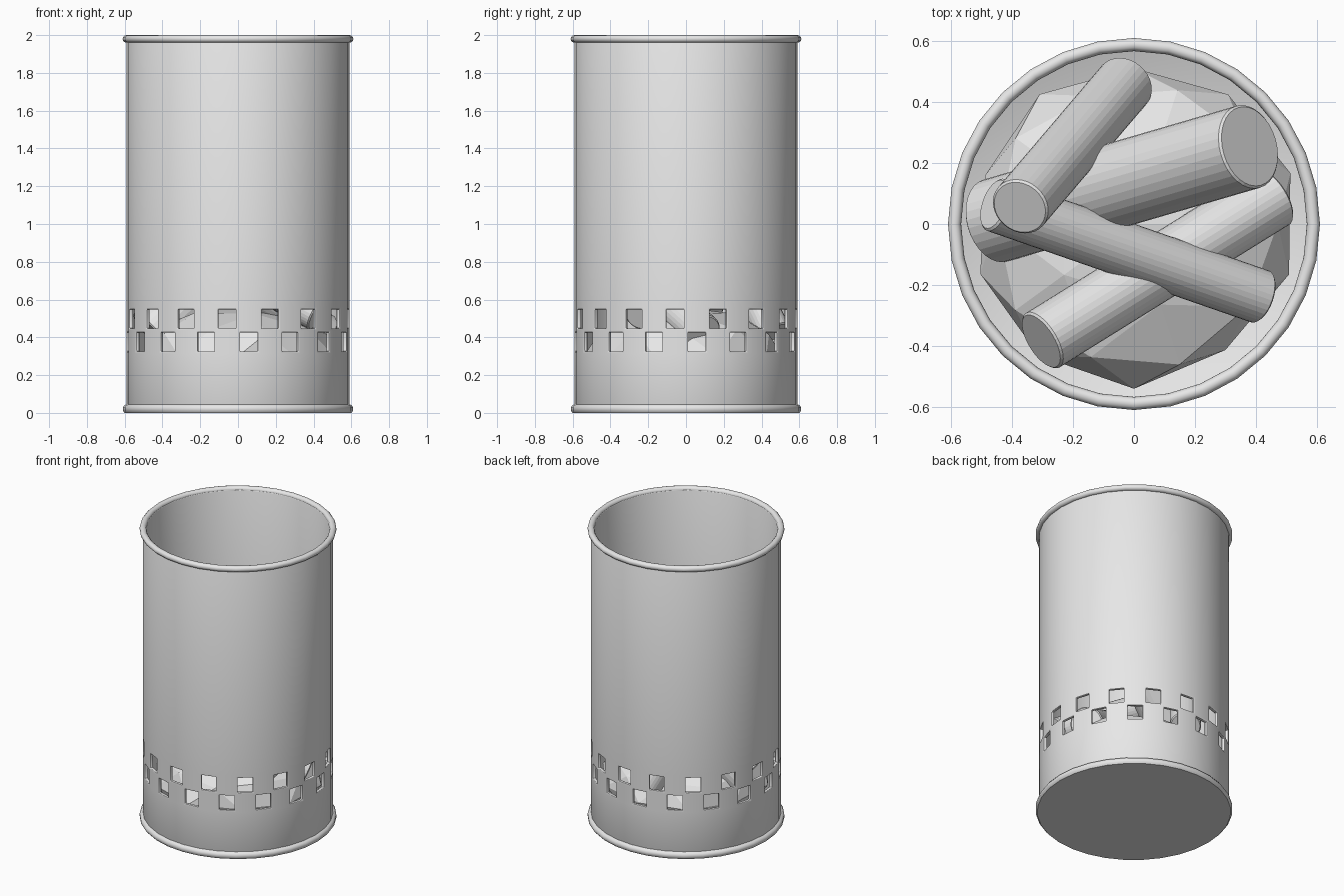
import bpy, bmesh, math, random
from mathutils import Vector

cube = bpy.data.objects.get("Cube")
if cube:
    bpy.data.objects.remove(cube, do_unlink=True)

random.seed(4)
SIDES = 32
RADIUS = 0.59

grey = bpy.data.materials.new("plain grey")
grey.use_nodes = True
grey.diffuse_color = (0.8, 0.8, 0.8, 1)
grey.node_tree.nodes["Principled BSDF"].inputs["Base Color"].default_value = (0.8, 0.8, 0.8, 1)


def add_object(name, bm):
    bmesh.ops.recalc_face_normals(bm, faces=bm.faces)
    mesh = bpy.data.meshes.new(name)
    bm.to_mesh(mesh)
    bm.free()
    mesh.materials.append(grey)
    obj = bpy.data.objects.new(name, mesh)
    bpy.context.collection.objects.link(obj)
    return obj


def smooth(obj, angle=40):
    bpy.ops.object.select_all(action='DESELECT')
    obj.select_set(True)
    bpy.context.view_layer.objects.active = obj
    bpy.ops.object.shade_smooth_by_angle(angle=math.radians(angle))


def lathe(profile, closed=False):
    """Revolve (radius, height) points around z."""
    bm = bmesh.new()
    verts = [bm.verts.new((r, 0, z)) for r, z in profile]
    pairs = list(zip(verts, verts[1:])) + ([(verts[-1], verts[0])] if closed else [])
    edges = [bm.edges.new(p) for p in pairs]
    bmesh.ops.spin(bm, geom=verts + edges, axis=(0, 0, 1), cent=(0, 0, 0),
                   angle=math.tau, steps=SIDES, use_merge=True)
    bmesh.ops.remove_doubles(bm, verts=bm.verts, dist=1e-4)
    return bm


# Barrel wall with two staggered rows of square vents
ROWS = (0.315, 0.437, 0.559)
bm = lathe([(RADIUS, z) for z in (0.02, *ROWS, 1.98)])
vents = []
for face in bm.faces:
    c = face.calc_center_median()
    column = int(math.degrees(math.atan2(c.y, c.x)) % 360 / (360 / SIDES))
    lower, upper = ROWS[0] < c.z < ROWS[1], ROWS[1] < c.z < ROWS[2]
    if (lower and column % 2 == 0) or (upper and column % 2 == 1):
        vents.append(face)
bmesh.ops.inset_individual(bm, faces=vents, thickness=0.015)
bmesh.ops.delete(bm, geom=vents, context='FACES')
wall = add_object("barrel_wall", bm)
thick = wall.modifiers.new("thickness", 'SOLIDIFY')
thick.thickness = 0.022
thick.offset = -1
edge = wall.modifiers.new("soft_edges", 'BEVEL')
edge.width = 0.004
edge.segments = 2
edge.limit_method = 'ANGLE'
edge.angle_limit = math.radians(40)
smooth(wall)

# Rolled top rim
bead = [(RADIUS + 0.021 * math.cos(a), 1.98 + 0.02 * math.sin(a))
        for a in (math.tau * i / 12 for i in range(12))]
smooth(add_object("top_rim", lathe(bead, closed=True)), 50)

# Closed base with a rolled lip
base = [(0, 0), (0.6, 0), (0.61, 0.012), (0.61, 0.028), (0.602, 0.04),
        (RADIUS, 0.045), (0.565, 0.025), (0, 0.025)]
smooth(add_object("base", lathe(base)))

# Faceted ash heap
bm = bmesh.new()
bmesh.ops.create_icosphere(bm, subdivisions=2, radius=0.535)
for v in bm.verts:
    v.co *= random.uniform(0.95, 1.02)
    v.co.z = v.co.z * 0.5 + 0.3
add_object("ash_heap", bm)


def log(name, top, bottom, radius):
    """Round log with slightly bevelled ends, running between two points."""
    top, bottom = Vector(top), Vector(bottom)
    axis = top - bottom
    bm = bmesh.new()
    bmesh.ops.create_cone(bm, cap_ends=True, segments=SIDES, radius1=radius,
                          radius2=radius, depth=axis.length)
    caps = [e for e in bm.edges if any(len(f.verts) > 4 for f in e.link_faces)]
    bmesh.ops.bevel(bm, geom=caps, offset=0.007, segments=1, affect='EDGES')
    obj = add_object(name, bm)
    obj.location = (top + bottom) / 2
    obj.rotation_mode = 'QUATERNION'
    obj.rotation_quaternion = axis.to_track_quat('Z', 'Y')


# Crossed stack of logs
log("log_back", (-0.375, 0.055, 1.25), (-0.03, 0.46, 0.42), 0.097)
log("log_thick", (0.38, 0.255, 1.2), (-0.46, 0.01, 0.42), 0.14)
log("log_upper", (-0.46, 0.065, 1.0), (0.42, -0.24, 0.52), 0.09)
log("log_lower", (-0.305, -0.385, 0.85), (0.46, 0.09, 0.42), 0.105)
